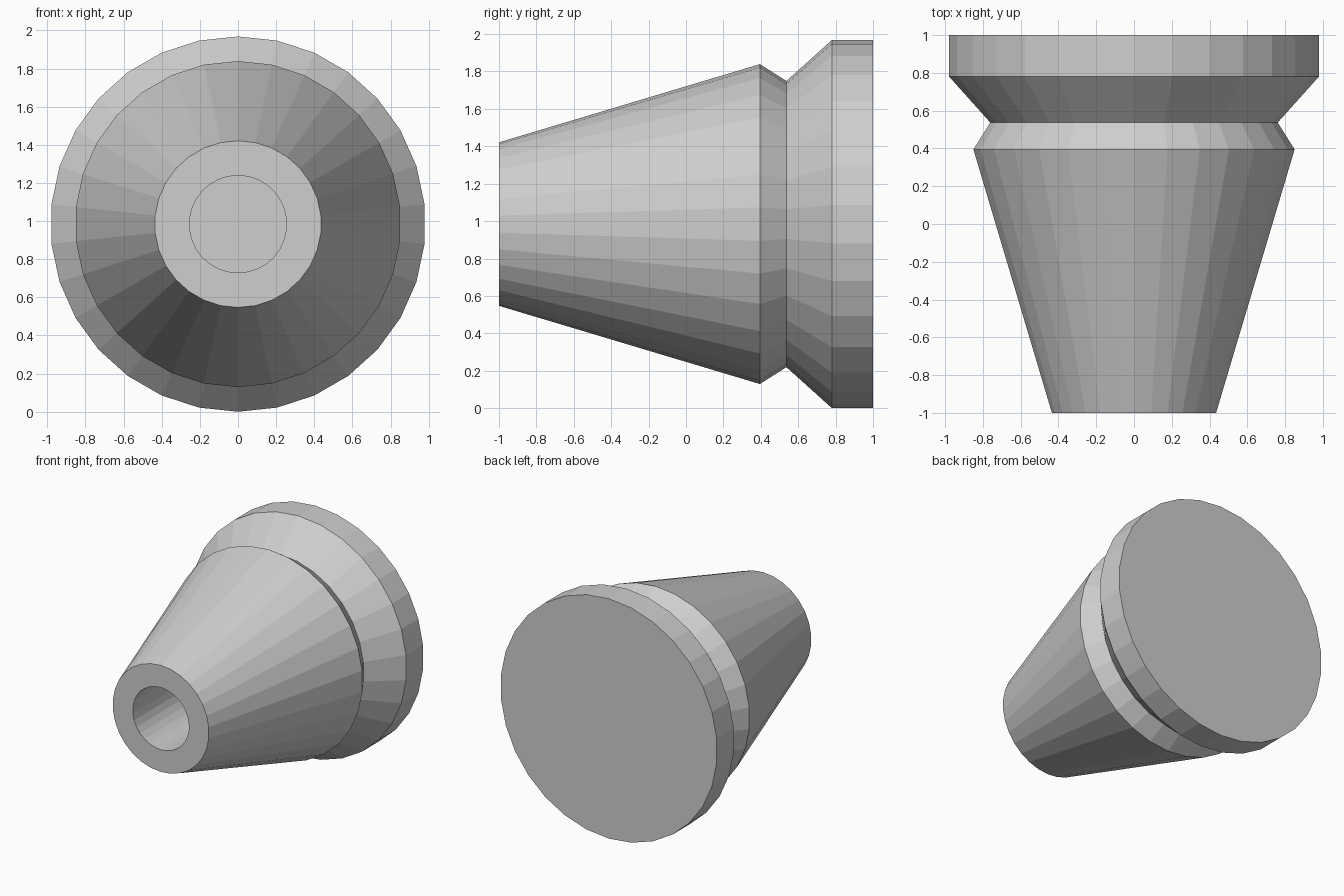
import bpy
import bmesh
import math

cube = bpy.data.objects.get("Cube")
if cube:
    bpy.data.objects.remove(cube, do_unlink=True)

SIDES = 30
RIM = 0.984  # largest radius, also the height of the axis


def make_material(name, value):
    mat = bpy.data.materials.new(name)
    mat.use_nodes = True
    color = (value, value, value, 1.0)
    mat.diffuse_color = color
    mat.node_tree.nodes["Principled BSDF"].inputs["Base Color"].default_value = color
    return mat


def lathe(name, profile, material):
    """Turn (y, radius) points around the y axis and cap both open ends."""
    bm = bmesh.new()
    verts = [bm.verts.new((0, y, r)) for y, r in profile]
    edges = [bm.edges.new(pair) for pair in zip(verts, verts[1:])]
    bmesh.ops.spin(bm, geom=verts + edges, cent=(0, 0, 0), axis=(0, 1, 0),
                   angle=math.tau, steps=SIDES, use_duplicate=False)
    bmesh.ops.remove_doubles(bm, verts=bm.verts[:], dist=0.0005)
    rims = [e for e in bm.edges if e.is_boundary]
    bmesh.ops.holes_fill(bm, edges=rims, sides=0)
    bmesh.ops.recalc_face_normals(bm, faces=bm.faces[:])
    mesh = bpy.data.meshes.new(name)
    bm.to_mesh(mesh)
    bm.free()
    mesh.materials.append(material)
    obj = bpy.data.objects.new(name, mesh)
    obj.location.z = RIM
    bpy.context.collection.objects.link(obj)
    return obj


# Tapered plug: blind bore, front lip, cone, groove and back flange
lathe("tapered_plug", [
    (0.0, 0.255),     # bore floor
    (-1.0, 0.255),    # bore mouth
    (-1.0, 0.437),    # front lip
    (0.395, 0.855),   # wide end of the cone
    (0.537, 0.765),   # bottom of the groove
    (0.78, RIM),      # flange front edge
    (1.0, RIM),       # flange back edge
], make_material("light grey", 0.62))
